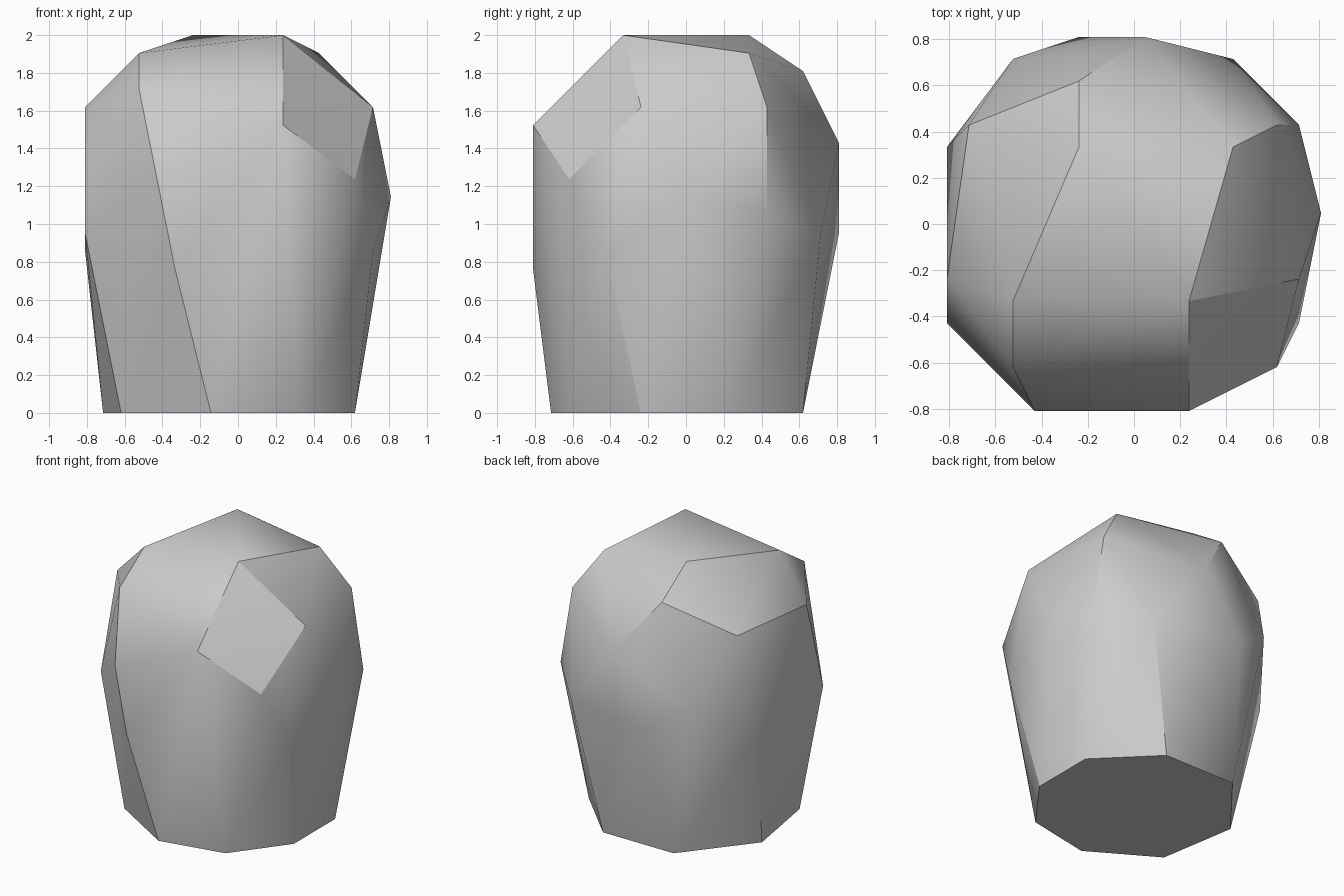
import bpy
import bmesh
import math

# Remove the default object
default = bpy.data.objects.get("Cube")
if default:
    bpy.data.objects.remove(default, do_unlink=True)


def make_material(name, colour):
    mat = bpy.data.materials.new(name)
    mat.use_nodes = True
    mat.diffuse_color = colour
    mat.node_tree.nodes["Principled BSDF"].inputs["Base Color"].default_value = colour
    return mat


# Corner points of the boulder on a coarse grid: x and y in half steps, z in whole steps
STEP = 2 / 21
base = [(13, -5), (13, 5), (5, 13), (-7, 13),
        (-15, 3), (-13, -9), (-3, -15), (7, -13)]
belly = [(17, 1, 12), (15, 9, 11), (9, 15, 10), (-5, 17, 10),
         (-11, 15, 12), (-17, 7, 9), (-17, -9, 10), (-7, -17, 8),
         (15, -9, 9)]
shoulder = [(13, -13, 13), (15, -5, 17), (13, 9, 17), (1, 17, 15),
            (-15, 9, 17), (-17, -5, 17), (-9, -17, 13), (5, -17, 16)]
crown = [(5, -7, 21), (-5, 7, 21), (9, 7, 20), (-5, 13, 19),
         (-11, -7, 20), (-11, -13, 18)]

corners = [(x, y, 0) for x, y in base] + belly + shoulder + crown

# Wrap the corners in a faceted convex shell
bm = bmesh.new()
for x, y, z in corners:
    bm.verts.new((x * STEP / 2, y * STEP / 2, z * STEP))
bmesh.ops.convex_hull(bm, input=list(bm.verts))

# Merge flat neighbours such as the underside into single faces
bmesh.ops.dissolve_limit(bm, angle_limit=math.radians(1),
                         verts=list(bm.verts), edges=list(bm.edges))
bmesh.ops.recalc_face_normals(bm, faces=list(bm.faces))

mesh = bpy.data.meshes.new("boulder")
bm.to_mesh(mesh)
bm.free()
mesh.materials.append(make_material("stone grey", (0.6, 0.6, 0.6, 1)))

boulder = bpy.data.objects.new("boulder", mesh)
bpy.context.collection.objects.link(boulder)

# Soften shallow edges and keep the steep ones crisp
bpy.context.view_layer.objects.active = boulder
boulder.select_set(True)
bpy.ops.object.shade_smooth_by_angle(angle=math.radians(30))
